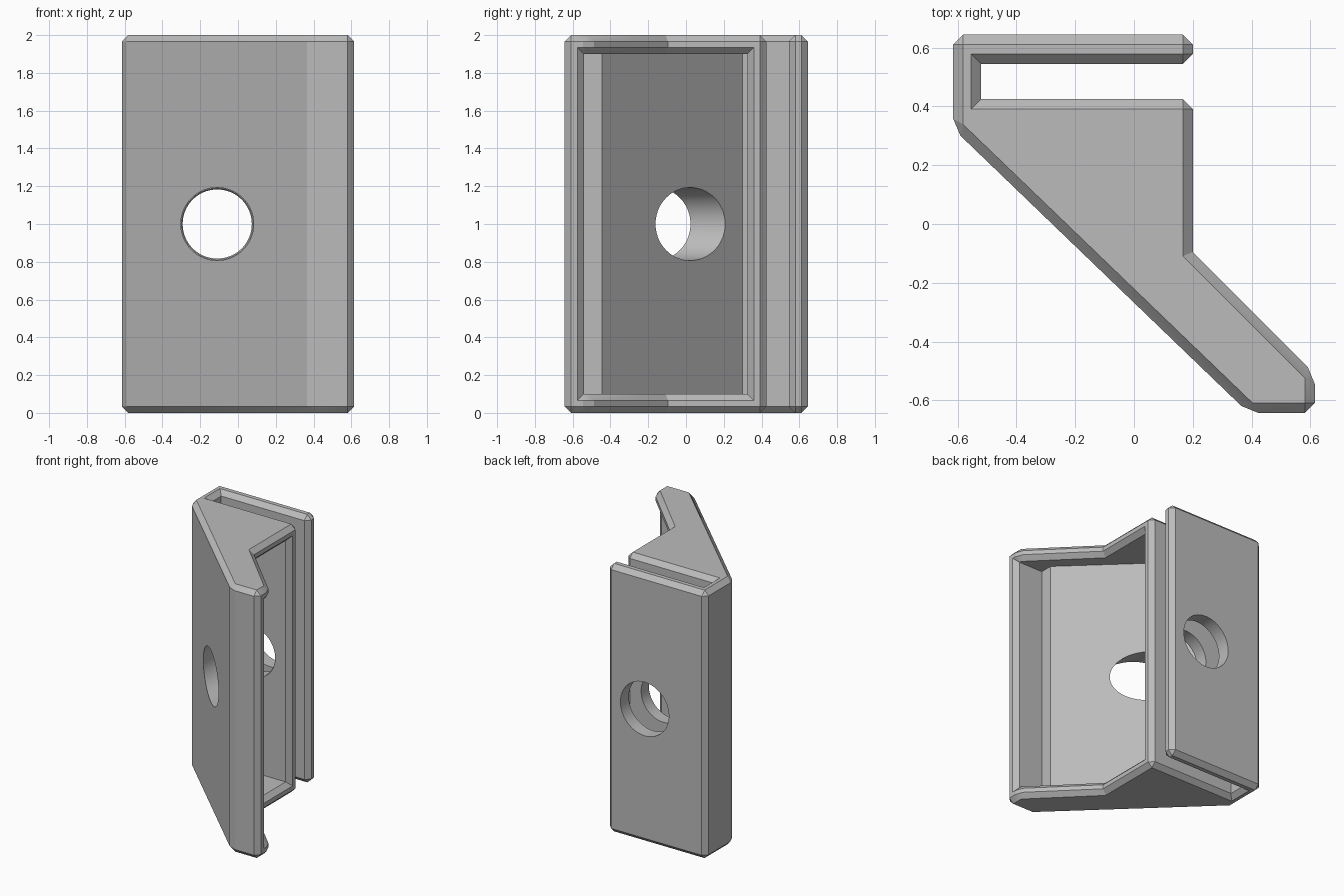
import bpy, bmesh, math
from mathutils import Vector

HEIGHT = 2.0
CHAMFER = 0.034
HOLE_X, HOLE_Z = -0.11, 1.0

cube = bpy.data.objects.get("Cube")
if cube:
    bpy.data.objects.remove(cube, do_unlink=True)


def new_object(name, bm):
    bmesh.ops.recalc_face_normals(bm, faces=bm.faces)
    mesh = bpy.data.meshes.new(name)
    bm.to_mesh(mesh)
    bm.free()
    obj = bpy.data.objects.new(name, mesh)
    bpy.context.collection.objects.link(obj)
    return obj


def prism(name, outline, z0, z1):
    bm = bmesh.new()
    face = bm.faces.new([bm.verts.new((x, y, z0)) for x, y in outline])
    ext = bmesh.ops.extrude_face_region(bm, geom=[face])
    top = [v for v in ext["geom"] if isinstance(v, bmesh.types.BMVert)]
    bmesh.ops.translate(bm, verts=top, vec=(0, 0, z1 - z0))
    return new_object(name, bm)


def lathe_y(name, profile, segments=72):
    bm = bmesh.new()
    rings = []
    for y, r in profile:
        angles = [math.tau * i / segments for i in range(segments)]
        rings.append([bm.verts.new((HOLE_X + r * math.cos(a), y, HOLE_Z + r * math.sin(a)))
                      for a in angles])
    for a, b in zip(rings, rings[1:]):
        for i in range(segments):
            j = (i + 1) % segments
            bm.faces.new((a[i], a[j], b[j], b[i]))
    bm.faces.new(rings[0])
    bm.faces.new(rings[-1])
    return new_object(name, bm)


def cut(obj, cutter):
    mod = obj.modifiers.new("cut", "BOOLEAN")
    mod.operation = "DIFFERENCE"
    mod.solver = "EXACT"
    mod.object = cutter
    graph = bpy.context.evaluated_depsgraph_get()
    mesh = bpy.data.meshes.new_from_object(obj.evaluated_get(graph))
    obj.modifiers.clear()
    obj.data = mesh
    bpy.data.objects.remove(cutter, do_unlink=True)


# Bracket body: back plate, slot, sloping front wall and arm
body = prism("bracket_body", [
    (-0.615, 0.645), (0.2, 0.645), (0.2, 0.545), (-0.52, 0.545),
    (-0.52, 0.425), (0.2, 0.425), (0.2, -0.095), (0.615, -0.51),
    (0.615, -0.643), (0.39, -0.643), (-0.615, 0.324)], 0, HEIGHT)

# Hollow pocket, open on the side
POCKET_CORNER = Vector((0.38, -0.445))
cut(body, prism("pocket_cutter", [
    (0.38, -0.54), (0.8, -0.54), (0.8, 0.325), (-0.4, 0.325),
    (-0.4, 0.3), POCKET_CORNER], 0.1, HEIGHT - 0.1))

# Chamfer every outward edge except the step inside the pocket
bm = bmesh.new()
bm.from_mesh(body.data)
bmesh.ops.remove_doubles(bm, verts=bm.verts, dist=0.0005)
bmesh.ops.dissolve_limit(bm, angle_limit=0.01, verts=bm.verts, edges=bm.edges)
edges = []
for e in bm.edges:
    mid = (e.verts[0].co + e.verts[1].co) / 2
    inside = (mid.xy - POCKET_CORNER).length < 0.01
    if len(e.link_faces) == 2 and e.calc_face_angle_signed() > 0.3 and not inside:
        edges.append(e)
bmesh.ops.bevel(bm, geom=edges, offset=CHAMFER, offset_type="OFFSET",
                segments=1, affect="EDGES", clamp_overlap=False)
bmesh.ops.recalc_face_normals(bm, faces=bm.faces)
bm.to_mesh(body.data)
bm.free()

# Stepped round hole through all three walls
cut(body, lathe_y("hole_cutter", [
    (-0.8, 0.193), (0.32, 0.193), (0.335, 0.183), (0.48, 0.183),
    (0.485, 0.2), (0.8, 0.2)]))

# Single grey material
grey = bpy.data.materials.new("plain_grey")
grey.use_nodes = True
colour = (0.5, 0.5, 0.5, 1)
grey.diffuse_color = colour
grey.node_tree.nodes["Principled BSDF"].inputs["Base Color"].default_value = colour
body.data.materials.clear()
body.data.materials.append(grey)
for p in body.data.polygons:
    p.material_index = 0

# Smooth hole walls, crisp chamfers
bpy.ops.object.select_all(action="DESELECT")
body.select_set(True)
bpy.context.view_layer.objects.active = body
bpy.ops.object.shade_smooth_by_angle(angle=math.radians(20))
